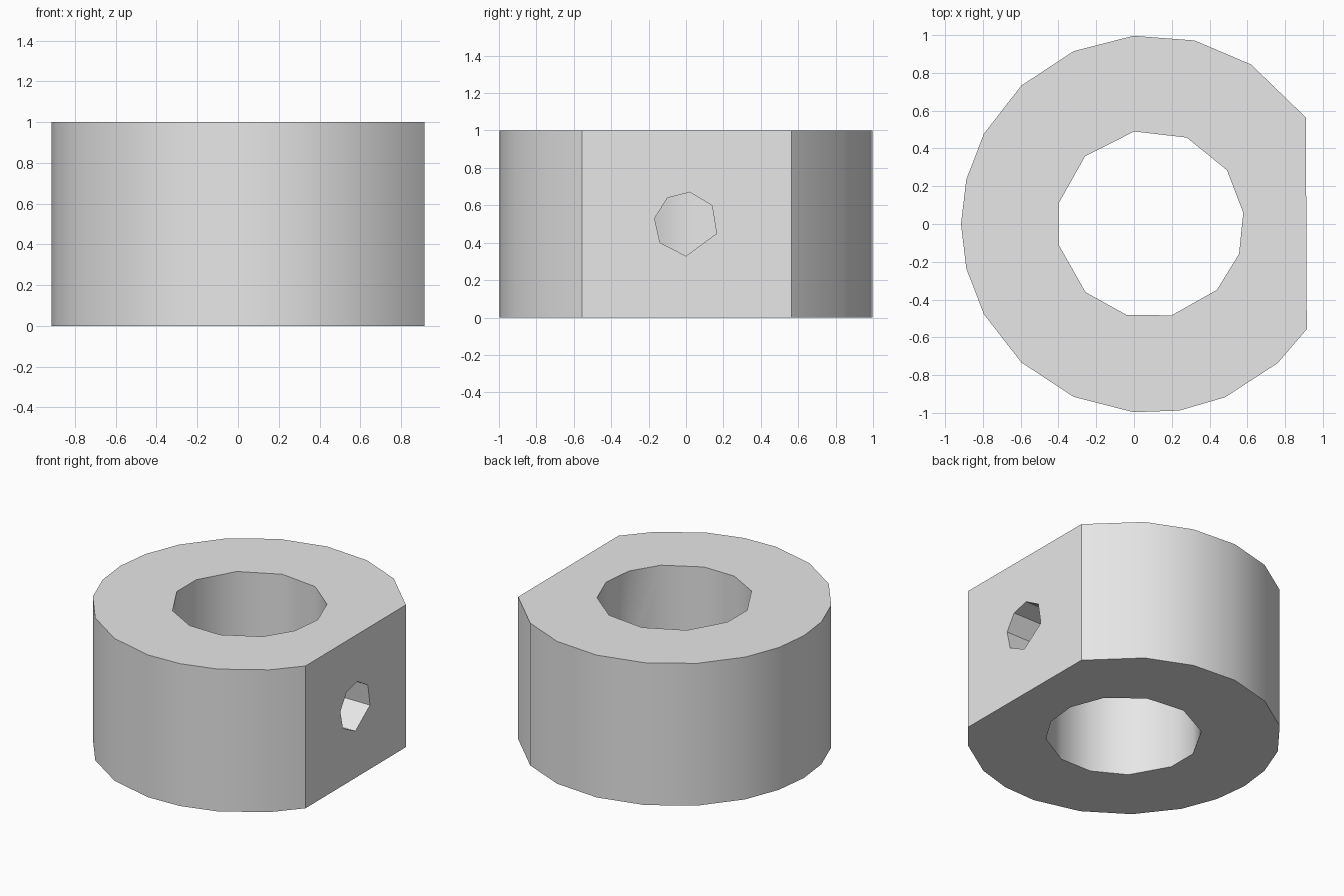
import bpy, bmesh
from math import radians, cos, sin
from mathutils import Vector

cube = bpy.data.objects.get("Cube")
if cube:
    bpy.data.objects.remove(cube, do_unlink=True)

steel = bpy.data.materials.new("plain grey")
steel.use_nodes = True
steel.diffuse_color = (0.8, 0.8, 0.8, 1)
steel.node_tree.nodes["Principled BSDF"].inputs["Base Color"].default_value = (0.8, 0.8, 0.8, 1)


def prism(name, angles, radius, start, axis_u, axis_v, sweep):
    """Extrude a faceted circle, with corners at the given angles, along sweep."""
    u, v, start = Vector(axis_u), Vector(axis_v), Vector(start)
    bm = bmesh.new()
    ring = [bm.verts.new(start + radius * (u * cos(radians(a)) + v * sin(radians(a))))
            for a in angles]
    face = bm.faces.new(ring)
    top = bmesh.ops.extrude_face_region(bm, geom=[face])["geom"]
    bmesh.ops.translate(bm, vec=sweep, verts=[g for g in top if isinstance(g, bmesh.types.BMVert)])
    bmesh.ops.recalc_face_normals(bm, faces=bm.faces)
    mesh = bpy.data.meshes.new(name)
    bm.to_mesh(mesh)
    bm.free()
    mesh.materials.append(steel)
    obj = bpy.data.objects.new(name, mesh)
    bpy.context.collection.objects.link(obj)
    return obj


X, Y, Z = (1, 0, 0), (0, 1, 0), (0, 0, 1)

# Collar body: the wide gap in the angles leaves the flat on the left side
body_angles = [34.3, 57.6, 76.3, 95, 113.8, 132.9, 151.5, 166.4, 180,
               193.6, 208.5, 227.1, 246.2, 265, 279, 293.5, 312.6, 326.2]
collar = prism("shaft_collar", body_angles, 1, (0.084, 0, 0), X, Y, Z)

# Cutters: shaft bore and set screw hole
bore_angles = [7, 35, 67, 99.7, 133.8, 167.5, 192.5, 226.6, 255.4, 283.2, 315.4, 341.4]
bore = prism("bore_cutter", bore_angles, 0.497, (0.085, 0, -0.2), X, Y, (0, 0, 1.4))
screw_angles = [35.5, 83.3, 125.5, 170, 215.5, 270, 342.6]
screw = prism("screw_hole_cutter", screw_angles, 0.171, (0.2, 0, 0.5), Y, Z, X)

for cutter in (bore, screw):
    mod = collar.modifiers.new(cutter.name, "BOOLEAN")
    mod.operation = "DIFFERENCE"
    mod.solver = "EXACT"
    mod.object = cutter

# Apply the cuts and drop the cutters
bpy.context.view_layer.update()
cut = bpy.data.meshes.new_from_object(collar.evaluated_get(bpy.context.evaluated_depsgraph_get()))
collar.modifiers.clear()
collar.data = cut
for cutter in (bore, screw):
    bpy.data.objects.remove(cutter, do_unlink=True)

# Smooth walls with crisp rims
bpy.ops.object.select_all(action="DESELECT")
collar.select_set(True)
bpy.context.view_layer.objects.active = collar
bpy.ops.object.shade_smooth_by_angle(angle=radians(35))
